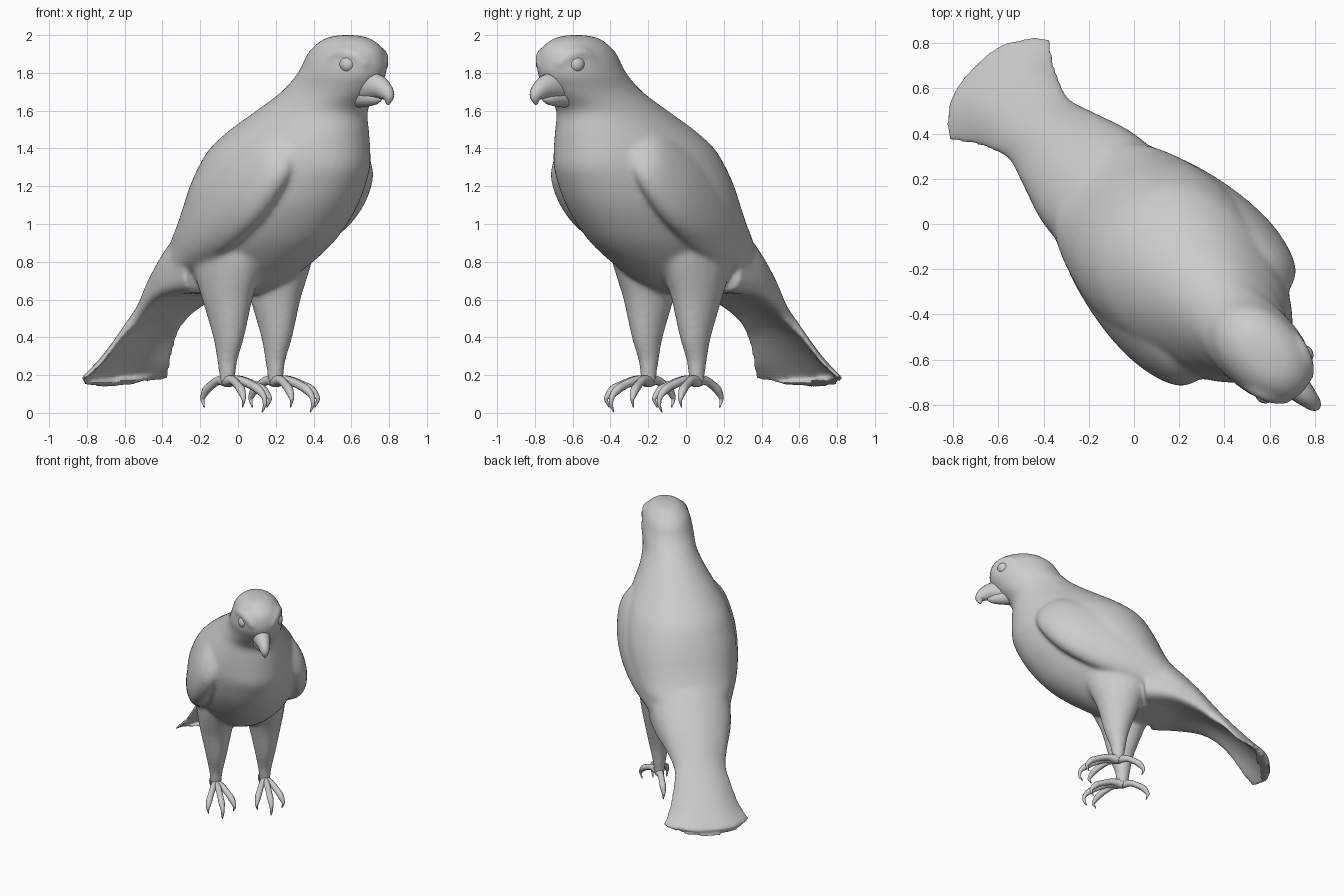
import bpy, bmesh, math
from mathutils import Vector

if "Cube" in bpy.data.objects:
    bpy.data.objects.remove(bpy.data.objects["Cube"])

R2 = math.sqrt(0.5)


def world(u, v, z):
    """Bird space (u forward, v left) to world: the bird looks along +x -y."""
    return Vector(((u + v) * R2, (v - u) * R2, z))


def smooth_rows(rows, steps):
    """Catmull-Rom interpolation through rows of numbers."""
    out = []
    for i in range(len(rows) - 1):
        a, b, c, d = (rows[max(i - 1, 0)], rows[i], rows[i + 1],
                      rows[min(i + 2, len(rows) - 1)])
        for k in range(steps):
            t = k / steps
            out.append([0.5 * (2 * q + (r - p) * t + (2 * p - 5 * q + 4 * r - s) * t * t
                               + (3 * q - p - 3 * r + s) * t ** 3)
                        for p, q, r, s in zip(a, b, c, d)])
    return out + [list(rows[-1])]


def loft(name, rings):
    """Skin a list of equal-length closed rings given in bird space."""
    bm = bmesh.new()
    vs = [[bm.verts.new(world(*p)) for p in ring] for ring in rings]
    n = len(rings[0])
    for a, b in zip(vs, vs[1:]):
        for i in range(n):
            bm.faces.new((a[i], a[(i + 1) % n], b[(i + 1) % n], b[i]))
    bm.faces.new(vs[0])
    bm.faces.new(vs[-1])
    bmesh.ops.recalc_face_normals(bm, faces=bm.faces)
    me = bpy.data.meshes.new(name)
    bm.to_mesh(me)
    bm.free()
    for f in me.polygons:
        f.use_smooth = True
    ob = bpy.data.objects.new(name, me)
    bpy.context.collection.objects.link(ob)
    return ob


def power(x, e):
    return math.copysign(abs(x) ** e, x)


def slices(name, rows, v=0.0, n=32, steps=4, e=1.0):
    """Stack of horizontal ovals: z, centre u, half length, half width, front taper."""
    rings = []
    for z, u, a, b, k in smooth_rows(rows, steps):
        rings.append([(u + a * power(math.cos(t), e),
                       v + b * power(math.sin(t), e) * (1 - k * math.cos(t)), z)
                      for t in (2 * math.pi * i / n for i in range(n))])
    return loft(name, rings)


def tube(name, path, origin=(0, 0), heading=0.0, wide=1.0, n=12):
    """Tapered tube in a vertical plane: distance, z, radius."""
    pts = smooth_rows(path, 5)
    ch, sh = math.cos(heading), math.sin(heading)
    rings = []
    for i, (d, z, r) in enumerate(pts):
        p, q = pts[max(i - 1, 0)], pts[min(i + 1, len(pts) - 1)]
        td, tz = q[0] - p[0], q[1] - p[1]
        ln = math.hypot(td, tz) or 1
        nd, nz = -tz / ln, td / ln
        ring = []
        for k in range(n):
            t = 2 * math.pi * k / n
            e, s = d + nd * r * math.sin(t), wide * r * math.cos(t)
            ring.append((origin[0] + e * ch - s * sh, origin[1] + e * sh + s * ch,
                         z + nz * r * math.sin(t)))
        rings.append(ring)
    return loft(name, rings)


def join(name, obs):
    bpy.ops.object.select_all(action='DESELECT')
    for o in obs:
        o.select_set(True)
    bpy.context.view_layer.objects.active = obs[0]
    bpy.ops.object.join()
    obs[0].name = name
    return obs[0]


# Head, neck and torso
torso = slices("torso", [
    (2.0, 0.82, 0.05, 0.04, 0), (1.985, 0.82, 0.13, 0.09, 0), (1.95, 0.82, 0.19, 0.135, 0),
    (1.9, 0.81, 0.235, 0.165, 0), (1.8, 0.78, 0.27, 0.185, 0), (1.7, 0.685, 0.30, 0.19, 0),
    (1.6, 0.555, 0.34, 0.23, 0), (1.5, 0.47, 0.42, 0.29, 0.06),
    (1.4, 0.41, 0.48, 0.345, 0.12), (1.3, 0.375, 0.51, 0.375, 0.16),
    (1.2, 0.33, 0.515, 0.39, 0.18), (1.1, 0.28, 0.51, 0.39, 0.18),
    (1.0, 0.215, 0.50, 0.375, 0.18), (0.9, 0.13, 0.49, 0.345, 0.16),
    (0.8, 0.04, 0.44, 0.29, 0.1), (0.7, -0.04, 0.34, 0.23, 0.05),
    (0.63, -0.1, 0.22, 0.13, 0)], n=48, e=0.95)

# Fanned tail: u, half width, top z, thickness, arch, sweep of the end
tail_rings = []
for u, w, top, th, arch, sweep in smooth_rows([
        (-0.1, 0.30, 1.16, 0.52, 0.10, 0), (-0.3, 0.28, 0.99, 0.36, 0.09, 0),
        (-0.47, 0.225, 0.81, 0.24, 0.07, 0), (-0.60, 0.19, 0.65, 0.15, 0.08, 0.01),
        (-0.70, 0.215, 0.525, 0.09, 0.08, 0.03), (-0.86, 0.265, 0.34, 0.055, 0.05, 0.10),
        (-1.0, 0.325, 0.18, 0.045, -0.02, 0.16)], 4):
    ring = []
    for k in range(32):
        a = 2 * math.pi * k / 32
        t = math.cos(a)
        ring.append((u + sweep * abs(t) ** 2.8, w * t,
                     top - th / 2 + power(math.sin(a), 0.6) * th / 2 - arch * t * t))
    tail_rings.append(ring)
tail = loft("tail", tail_rings)

parts = [torso, tail]
slope = math.radians(34)
for side in (-1, 1):
    # Thigh and shank
    parts.append(slices("leg", [
        (1.1, 0.12, 0.22, 0.12, 0), (0.97, 0.11, 0.25, 0.14, 0), (0.84, 0.10, 0.25, 0.145, 0),
        (0.72, 0.10, 0.20, 0.135, 0), (0.6, 0.10, 0.15, 0.115, 0), (0.4, 0.11, 0.09, 0.075, 0),
        (0.28, 0.10, 0.058, 0.052, 0), (0.2, 0.10, 0.046, 0.042, 0),
        (0.16, 0.10, 0.046, 0.042, 0)], v=0.18 * side, n=20))
    # Folded wing, a tapering pad lying along the flank
    wing = []
    for s, hgt, thick, v in smooth_rows([
            (0.52, 0.06, 0.03, 0.25), (0.42, 0.16, 0.09, 0.285), (0.22, 0.23, 0.12, 0.30),
            (0.0, 0.24, 0.125, 0.295), (-0.25, 0.20, 0.12, 0.26), (-0.5, 0.13, 0.10, 0.20),
            (-0.74, 0.05, 0.05, 0.17)], 4):
        ring = []
        for k in range(24):
            a = 2 * math.pi * k / 24
            h = hgt * math.sin(a)
            ring.append((0.23 + s * math.cos(slope) - h * math.sin(slope),
                         side * (v + thick * math.cos(a) - 0.2 * h),
                         1.12 + s * math.sin(slope) + h * math.cos(slope)))
        wing.append(ring)
    parts.append(loft("wing", wing))
    # Brow ridge
    parts.append(tube("brow", [(0, 1.87, 0.012), (0.07, 1.905, 0.032), (0.15, 1.89, 0.034),
                               (0.22, 1.84, 0.012)],
                      origin=(0.84, 0.165 * side), heading=-0.42 * side))

# Fuse into one smooth skin
body = join("body", parts)
m = body.modifiers.new("fuse", 'REMESH')
m.mode = 'VOXEL'
m.voxel_size = 0.0115
m.use_smooth_shade = True
m = body.modifiers.new("soften", 'SMOOTH')
m.factor = 0.5
m.iterations = 22

# Hooked beak
tube("upper_beak", [(0.92, 1.725, 0.08), (1.02, 1.73, 0.07), (1.085, 1.712, 0.054),
                    (1.125, 1.675, 0.036), (1.12, 1.632, 0.007)], wide=0.85, n=16)
tube("lower_beak", [(0.90, 1.68, 0.065), (0.98, 1.672, 0.05), (1.035, 1.665, 0.033),
                    (1.07, 1.66, 0.008)], wide=0.95, n=16)

for side, label in ((-1, "right"), (1, "left")):
    # Eye
    bpy.ops.mesh.primitive_uv_sphere_add(segments=20, ring_count=12, radius=0.046,
                                         location=world(0.94, 0.118 * side, 1.845))
    bpy.context.object.name = label + "_eye"
    bpy.ops.object.shade_smooth()
    # Toes with hooked claws: three forward, one back
    toes = []
    for angle, reach in ((0, 0.28), (24, 0.24), (-24, 0.24), (180, 0.185)):
        drop = 0.0 if reach > 0.25 else 0.025
        toes.append(tube("toe", [
            (0, 0.168, 0.034), (0.33 * reach, 0.172, 0.024), (0.63 * reach, 0.148, 0.022),
            (0.84 * reach, 0.122, 0.023), (0.98 * reach, 0.085, 0.015),
            (reach, 0.042 + drop, 0.010), (0.93 * reach, 0.004 + drop, 0.003)],
            origin=(0.10, 0.18 * side), heading=math.radians(angle), n=10))
    join(label + "_foot", toes)
